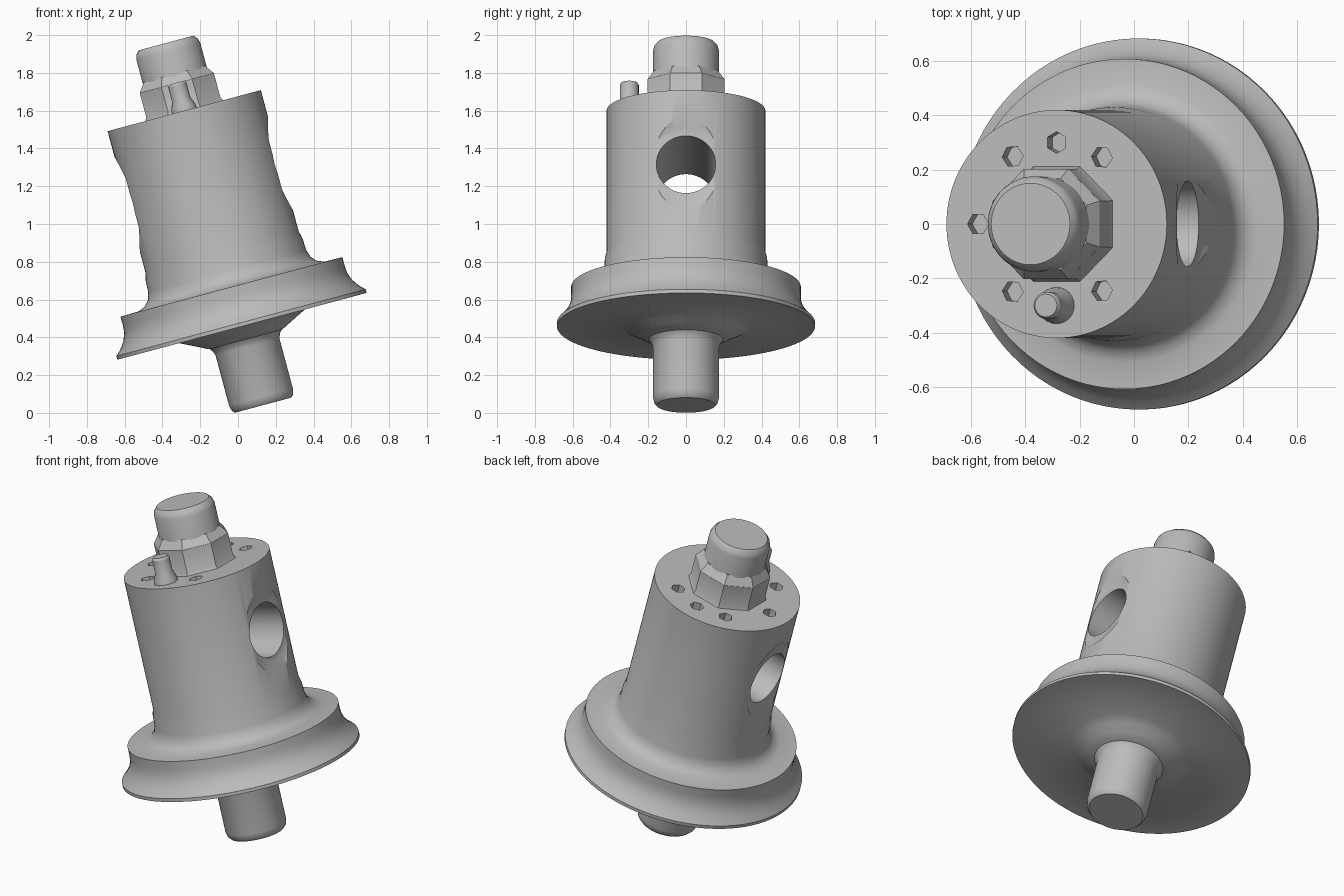
import bpy, bmesh, math
from mathutils import Matrix, Vector

cube = bpy.data.objects.get("Cube")
if cube:
    bpy.data.objects.remove(cube, do_unlink=True)

# One plain grey for the whole casting
grey = bpy.data.materials.new("plain grey")
grey.use_nodes = True
colour = (0.5, 0.5, 0.5, 1)
grey.diffuse_color = colour
grey.node_tree.nodes["Principled BSDF"].inputs["Base Color"].default_value = colour

# Leaning main axis: parts are built upright, then tilted toward -x
TILT = Matrix.Translation((0.133, 0, 0.041)) @ Matrix.Rotation(math.radians(-15), 4, "Y")
BODY_TOP = 1.614
HOLE_Z = 1.214


def finish(name, bm):
    bmesh.ops.recalc_face_normals(bm, faces=bm.faces)
    mesh = bpy.data.meshes.new(name)
    bm.to_mesh(mesh)
    bm.free()
    obj = bpy.data.objects.new(name, mesh)
    bpy.context.collection.objects.link(obj)
    obj.matrix_world = TILT
    mesh.materials.append(grey)
    return obj


def lathe(name, profile, sides=96, turn=0.0, centre=(0, 0)):
    """Closed solid of revolution from (radius, height) points."""
    bm = bmesh.new()
    rings = []
    for r, z in profile:
        angles = [turn + math.tau * i / sides for i in range(sides)]
        rings.append([bm.verts.new((centre[0] + r * math.cos(a),
                                    centre[1] + r * math.sin(a), z)) for a in angles])
    for low, high in zip(rings, rings[1:]):
        for i in range(sides):
            j = (i + 1) % sides
            bm.faces.new((low[i], low[j], high[j], high[i]))
    bm.faces.new(rings[0][::-1])
    bm.faces.new(rings[-1])
    return finish(name, bm)


def cross_cone(name, x1, r1, x2, r2):
    """Cone along the local x axis at the height of the cross hole."""
    bm = bmesh.new()
    place = Matrix.Translation(((x1 + x2) / 2, 0, HOLE_Z)) @ Matrix.Rotation(math.pi / 2, 4, "Y")
    bmesh.ops.create_cone(bm, cap_ends=True, segments=64, radius1=r1, radius2=r2,
                          depth=x2 - x1, matrix=place)
    return finish(name, bm)


def cut(target, cutter):
    cutter.hide_render = True
    mod = target.modifiers.new("cut", "BOOLEAN")
    mod.operation = "DIFFERENCE"
    mod.solver = "EXACT"
    mod.object = cutter
    bpy.context.view_layer.objects.active = target
    bpy.ops.object.modifier_apply(modifier=mod.name)
    bpy.data.objects.remove(cutter, do_unlink=True)


# Flanged body with coved rim and filleted neck
body = lathe("flanged_body", [
    (0.20, 0.36), (0.25, 0.385), (0.30, 0.41), (0.345, 0.432),
    (0.683, 0.432), (0.683, 0.452), (0.652, 0.482), (0.626, 0.52), (0.611, 0.56),
    (0.608, 0.60), (0.608, 0.648),
    (0.51, 0.65), (0.472, 0.665), (0.445, 0.695), (0.433, 0.735), (0.43, 0.80),
    (0.42, 0.84), (0.42, BODY_TOP)])

# Cross hole with a shallow tapered flat on each side
cut(body, cross_cone("right_flat_cutter", -0.45, 0.32, -0.392, 0.20))
cut(body, cross_cone("left_flat_cutter", 0.392, 0.20, 0.45, 0.32))
cut(body, cross_cone("cross_hole_cutter", -0.6, 0.157, 0.6, 0.157))

# Small blind holes around the top face
for degrees in (55, 90, 124, 180, -124, -55):
    a = math.radians(degrees)
    cut(body, lathe("bolt_hole_cutter", [(0.04, BODY_TOP - 0.07), (0.04, BODY_TOP + 0.05)],
                    sides=6, turn=a, centre=(0.3 * math.cos(a), 0.3 * math.sin(a))))

# Shafts with chamfered ends
lower = lathe("lower_shaft", [(0.155, 0), (0.168, 0.015), (0.175, 0.045), (0.175, 0.32),
                              (0.185, 0.345), (0.205, 0.37), (0.205, 0.45)])
upper = lathe("upper_shaft", [(0.175, BODY_TOP - 0.02), (0.175, 1.94),
                              (0.168, 1.965), (0.15, 1.985)])

# Faceted collar at the root of the upper shaft
collar = lathe("faceted_collar", [(0.235, BODY_TOP - 0.01), (0.22, BODY_TOP + 0.02),
                                  (0.22, 1.765), (0.182, 1.815)],
               sides=8, turn=math.pi / 8)

# Locating pin with a small foot
pin = lathe("locating_pin", [(0.068, BODY_TOP - 0.01), (0.066, BODY_TOP + 0.02),
                             (0.05, BODY_TOP + 0.06), (0.05, 1.755), (0.042, 1.767)],
            sides=24, centre=(0, -0.3))

# Smooth shading that keeps machined edges crisp
bpy.ops.object.select_all(action="DESELECT")
for part in (body, lower, upper, collar, pin):
    part.select_set(True)
bpy.context.view_layer.objects.active = body
bpy.ops.object.shade_smooth_by_angle(angle=math.radians(30))
